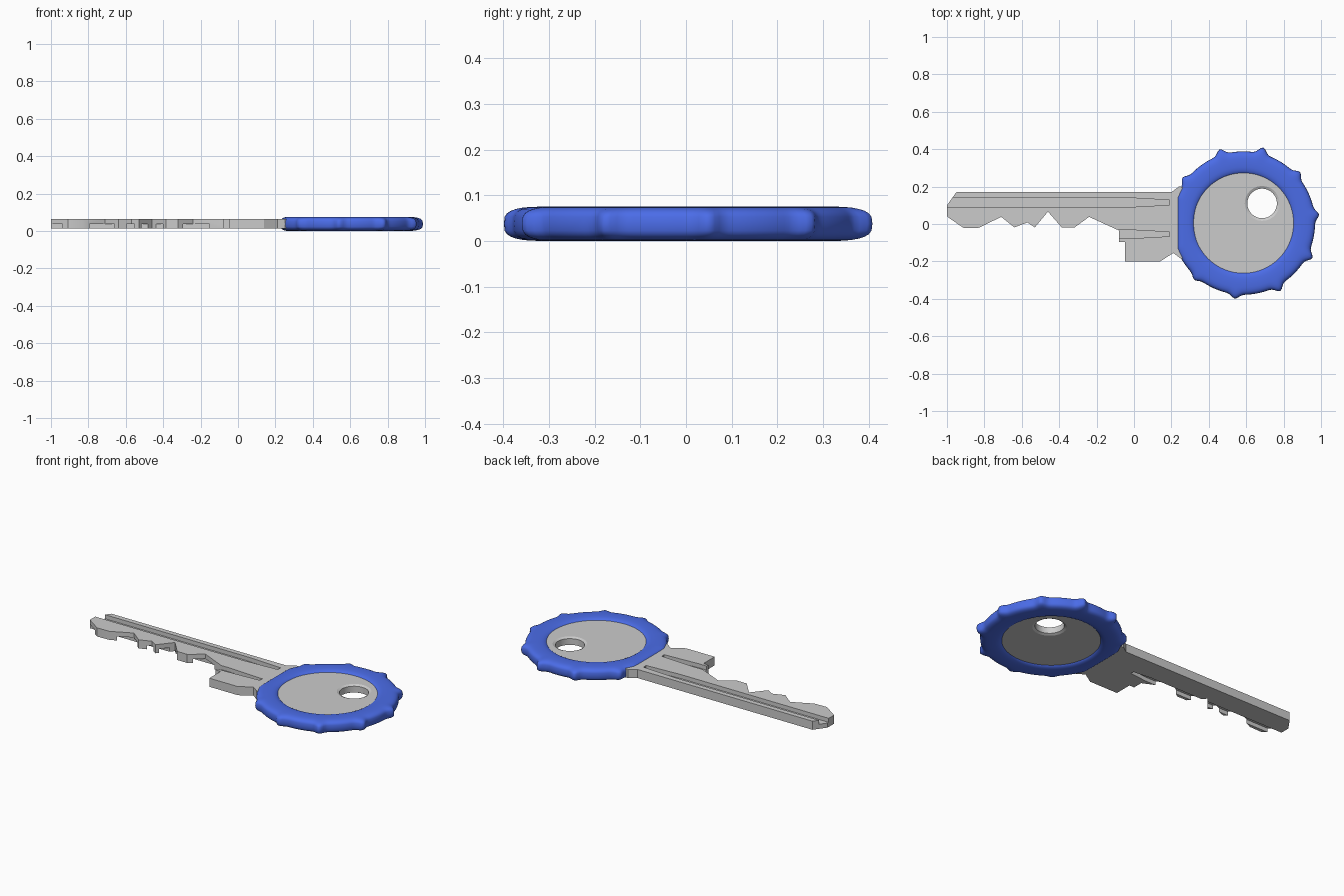
import bpy, bmesh, math

if "Cube" in bpy.data.objects:
    bpy.data.objects.remove(bpy.data.objects["Cube"])

Z0, Z1 = 0.013, 0.064          # metal plate bottom / top
CX, CY = 0.585, 0.005          # centre of the head


def new_object(name, bm):
    bmesh.ops.recalc_face_normals(bm, faces=bm.faces[:])
    me = bpy.data.meshes.new(name)
    bm.to_mesh(me)
    bm.free()
    ob = bpy.data.objects.new(name, me)
    bpy.context.collection.objects.link(ob)
    return ob


def prism(name, pts, z0, z1):
    bm = bmesh.new()
    face = bm.faces.new([bm.verts.new((x, y, z0)) for x, y in pts])
    new = bmesh.ops.extrude_face_region(bm, geom=[face])["geom"]
    verts = [g for g in new if isinstance(g, bmesh.types.BMVert)]
    bmesh.ops.translate(bm, verts=verts, vec=(0, 0, z1 - z0))
    return new_object(name, bm)


def lathe_cutter(name, cx, cy, profile, n=48):
    bm = bmesh.new()
    rings = [[bm.verts.new((cx + r * math.cos(2 * math.pi * i / n),
                            cy + r * math.sin(2 * math.pi * i / n), z))
              for i in range(n)] for r, z in profile]
    for a, b in zip(rings, rings[1:]):
        for i in range(n):
            j = (i + 1) % n
            bm.faces.new((a[i], a[j], b[j], b[i]))
    bm.faces.new(rings[0])
    bm.faces.new(rings[-1])
    return new_object(name, bm)


def cut(ob, cutter):
    cutter.hide_render = True
    mod = ob.modifiers.new("cut", "BOOLEAN")
    mod.operation, mod.solver, mod.object = "DIFFERENCE", "EXACT", cutter
    bpy.context.view_layer.objects.active = ob
    bpy.ops.object.modifier_apply(modifier=mod.name)
    bpy.data.objects.remove(cutter)


def smooth(ob, deg):
    bpy.ops.object.select_all(action="DESELECT")
    ob.select_set(True)
    bpy.context.view_layer.objects.active = ob
    bpy.ops.object.shade_smooth_by_angle(angle=math.radians(deg))


# Metal key: toothed blade, shoulder and round head in one plate
blade = [(0.24, 0.20), (0.20, 0.17), (-0.95, 0.17), (-1.0, 0.10), (-1.0, 0.04),
         (-0.91, -0.022), (-0.83, -0.02), (-0.71, 0.038), (-0.64, -0.018),
         (-0.57, 0.008), (-0.53, -0.018), (-0.46, 0.066), (-0.385, -0.02),
         (-0.32, -0.02), (-0.24, 0.038), (-0.08, -0.035), (-0.08, -0.095),
         (-0.048, -0.095), (-0.048, -0.20), (0.14, -0.20), (0.21, -0.155),
         (0.25, -0.185)]
head = []
for i in range(41):
    a = math.radians(-145 + 290 * i / 40)
    head.append((CX + 0.33 * math.cos(a), CY + 0.33 * math.sin(a)))
key = prism("key_plate", blade + head, Z0, Z1)

# Milled grooves: two on top, one underneath, each tapering to its end
DEPTH = 0.024
top = (Z1 - DEPTH, Z1 + 0.05)
bottom = (Z0 - 0.05, Z0 + DEPTH)
for x0, xt, x1, ya, yb, (za, zb) in [(-1.1, -0.03, 0.19, 0.09, 0.14, top),
                                     (-0.2, -0.03, 0.19, -0.078, -0.031, top),
                                     (-1.1, -0.08, 0.03, -0.002, 0.042, bottom)]:
    m = 0.012
    cut(key, prism("groove_cutter", [(x0, ya), (xt, ya), (x1, ya + m),
                                     (x1, yb - m), (xt, yb), (x0, yb)], za, zb))

# Key-ring hole with bevelled rims
cut(key, lathe_cutter("hole_cutter", 0.685, 0.11,
                      [(0.098, Z0 - 0.005), (0.093, Z0), (0.079, Z0 + 0.007),
                       (0.079, Z1 - 0.007), (0.093, Z1), (0.098, Z1 + 0.005)]))
smooth(key, 25)

# Blue grip ring: rounded section swept round the head, with small knobs
knobs = [(0.46, 0.395), (0.69, 0.405), (0.885, 0.275), (0.985, 0.05), (0.95, -0.18),
         (0.78, -0.355), (0.54, -0.395), (0.325, -0.295), (0.262, 0.245)]
knobs = [(math.atan2(y - CY, x - CX), math.hypot(x - CX, y - CY)) for x, y in knobs]


def outer_radius(a):
    r = 0.383
    if math.cos(a) < -0.5:                       # flattened side next to the blade
        r = min(r, 0.357 / -math.cos(a))
    bump = 0
    for ka, kr in knobs:
        d = math.atan2(math.sin(a - ka), math.cos(a - ka))
        bump += (kr + 0.004 - 0.383) * math.exp(-(d / 0.065) ** 2)
    return r + bump, r


N, M, HALF = 216, 28, 0.0375
bm = bmesh.new()
rings = []
for i in range(N):
    a = 2 * math.pi * i / N
    r_out, r_base = outer_radius(a)
    r_in = 0.260
    mid, w = (r_base + r_in) / 2, (r_base - r_in) / 2
    ring = []
    for k in range(M):
        t = 2 * math.pi * k / M
        c, s = math.cos(t), math.sin(t)
        u = math.copysign(abs(c) ** 0.7, c)
        v = math.copysign(abs(s) ** 0.6, s)
        r = mid + w * u + (r_out - r_base) * max(u, 0) ** 1.5
        ring.append(bm.verts.new((CX + r * math.cos(a), CY + r * math.sin(a),
                                  HALF + HALF * v)))
    rings.append(ring)
for i in range(N):
    p, q = rings[i], rings[(i + 1) % N]
    for k in range(M):
        j = (k + 1) % M
        bm.faces.new((p[k], q[k], q[j], p[j]))
grip = new_object("grip_ring", bm)
blue = bpy.data.materials.new("blue_rubber")
blue.diffuse_color = (0.07, 0.15, 0.8, 1)
blue.use_nodes = True
blue.node_tree.nodes["Principled BSDF"].inputs["Base Color"].default_value = blue.diffuse_color
grip.data.materials.append(blue)
smooth(grip, 60)
